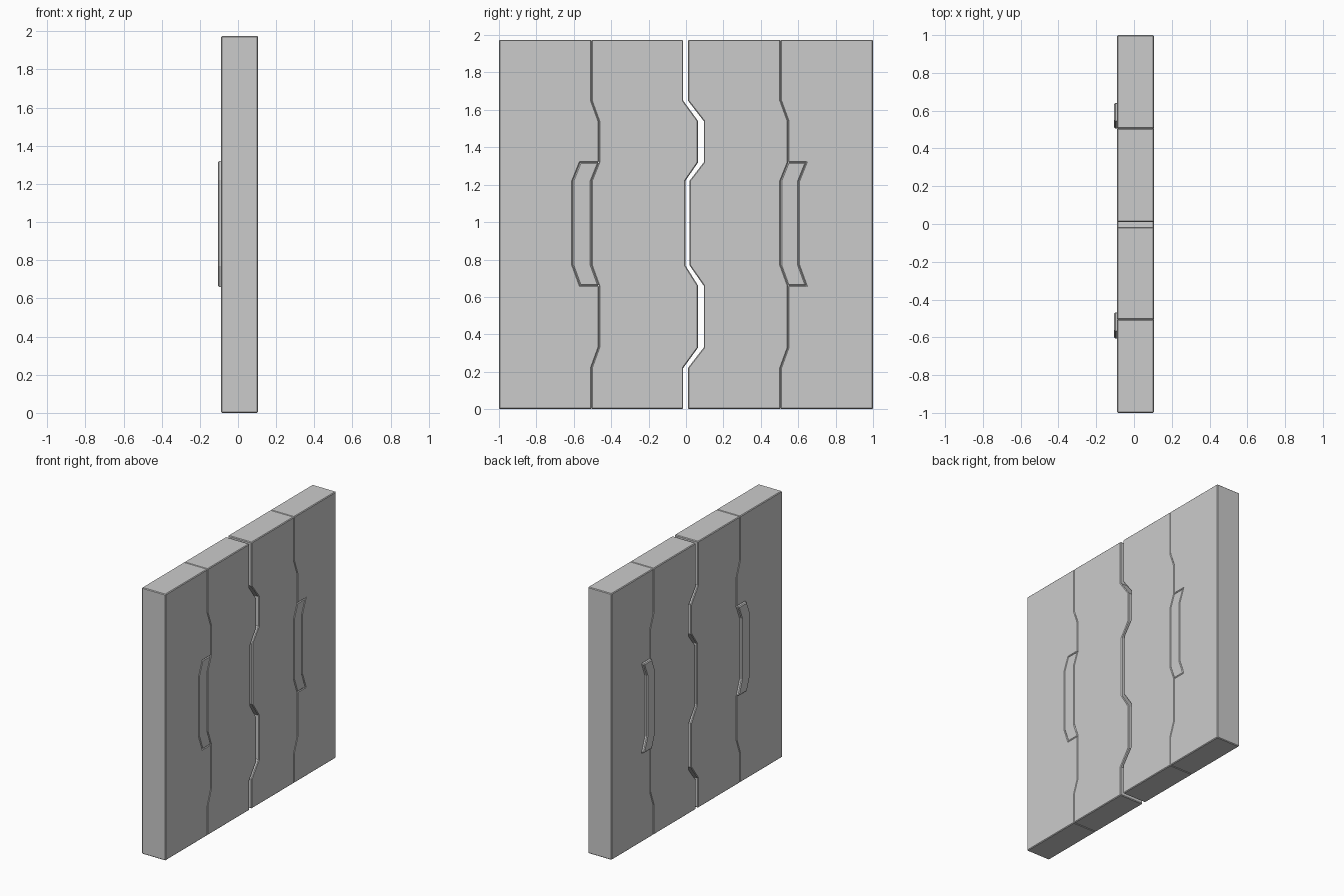
import bpy, bmesh, math

if "Cube" in bpy.data.objects:
    bpy.data.objects.remove(bpy.data.objects["Cube"])

H = 1.975
X_IN, X_OUT, X_HANDLE = -0.089, 0.105, -0.105

# Stepped seam heights, bottom to top
Z = [0, 0.22, 0.33, 0.66, 0.77, 1.22, 1.32, 1.54, 1.65, H]
STEP = [0, 0, 1, 1, 0, 0, 1, 1, 0, 0]


def seam(y, jog, mid=0.0):
    """Zigzag seam as (y, z) points from bottom to top."""
    pts = [(y + jog * s, z) for s, z in zip(STEP, Z)]
    for i in (4, 5):
        pts[i] = (pts[i][0] + mid, pts[i][1])
    return pts


def notch(pts, shift):
    """Cut the handle opening into a seam."""
    cut = [(y + shift, z) for y, z in pts[3:7]]
    return pts[:4] + cut + pts[6:]


def slab(name, outline, x0, x1, bevel):
    """Extrude a (y, z) outline along x and chamfer its sharp edges."""
    bm = bmesh.new()
    face = bm.faces.new([bm.verts.new((x0, y, z)) for y, z in outline])
    ext = bmesh.ops.extrude_face_region(bm, geom=[face])
    for v in ext["geom"]:
        if isinstance(v, bmesh.types.BMVert):
            v.co.x = x1
    bmesh.ops.recalc_face_normals(bm, faces=bm.faces[:])
    me = bpy.data.meshes.new(name)
    bm.to_mesh(me)
    bm.free()
    ob = bpy.data.objects.new(name, me)
    bpy.context.collection.objects.link(ob)
    m = ob.modifiers.new("chamfer", "BEVEL")
    m.width = bevel
    m.segments = 1
    m.limit_method = 'ANGLE'
    m.angle_limit = math.radians(75)
    return ob


left_seam = seam(-0.506, 0.04)
right_seam = seam(0.506, 0.04)
left_gap = seam(-0.015, 0.08, 0.011)
right_gap = seam(0.010, 0.085, 0.008)
left_edge = [(-1, 0), (-1, H)]
right_edge = [(1, 0), (1, H)]

# Four door panels, split by a see-through gap in the middle
for name, a, b in (
    ("left_outer_panel", left_edge, notch(left_seam, -0.1)),
    ("left_inner_panel", left_seam, left_gap),
    ("right_inner_panel", right_gap, right_seam),
    ("right_outer_panel", notch(right_seam, 0.097), right_edge),
):
    slab(name, a + b[::-1], X_IN, X_OUT, 0.005)

# Handles fill the openings: flush outside, raised inside
for name, pts, shift in (("left_handle", left_seam, -0.1),
                         ("right_handle", right_seam, 0.097)):
    edge = pts[3:7]
    slab(name, edge + [(y + shift, z) for y, z in edge[::-1]], X_HANDLE, X_OUT, 0.006)
